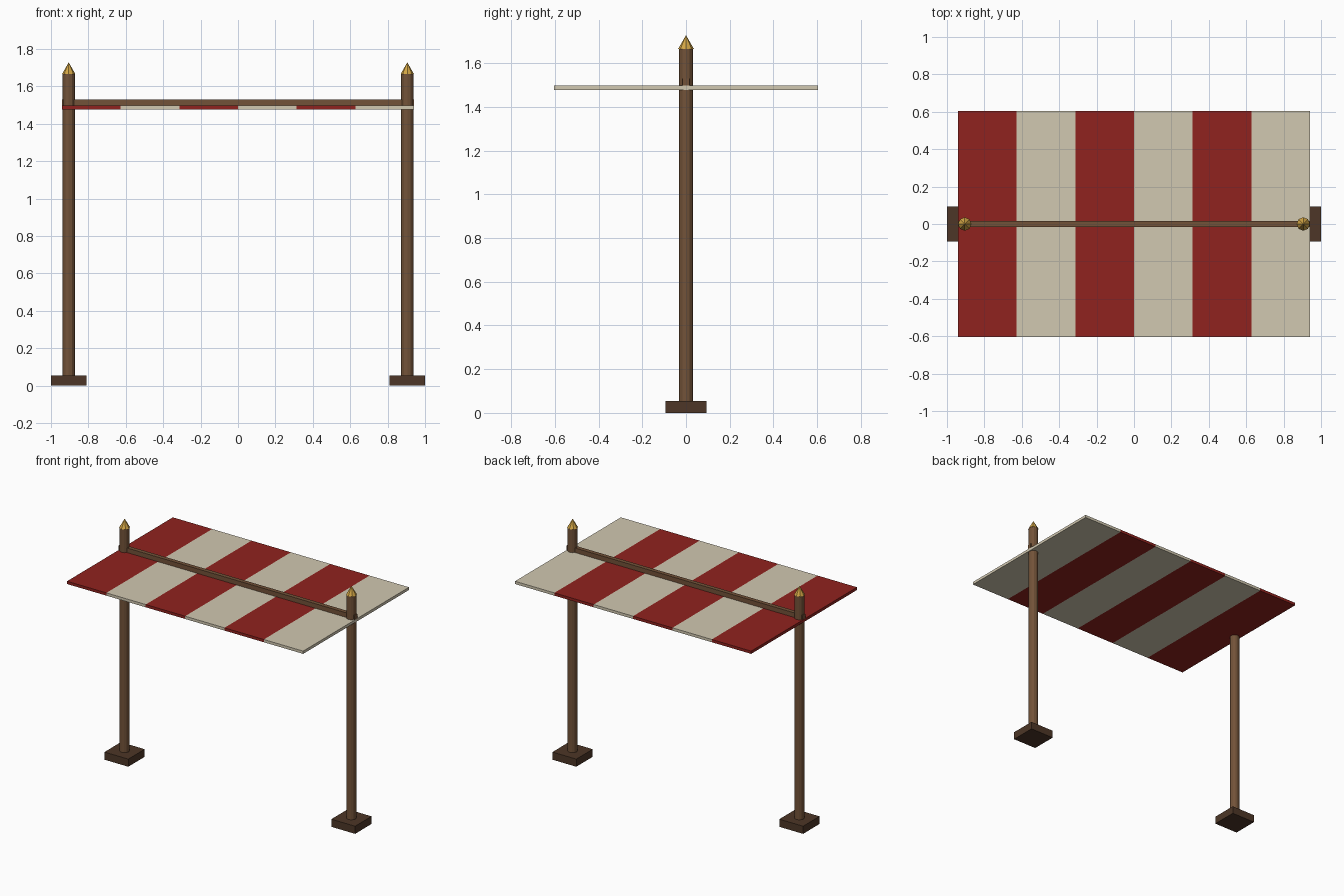
import bpy
from math import pi

if "Cube" in bpy.data.objects:
    bpy.data.objects.remove(bpy.data.objects["Cube"])


def material(name, rgb):
    m = bpy.data.materials.new(name)
    m.diffuse_color = (*rgb, 1)
    m.use_nodes = True
    m.node_tree.nodes["Principled BSDF"].inputs["Base Color"].default_value = m.diffuse_color
    return m


WOOD = material("wood", (0.17, 0.085, 0.04))
DARK = material("dark_wood", (0.075, 0.037, 0.02))
GOLD = material("gold", (0.65, 0.38, 0.06))
RED = material("red_cloth", (0.28, 0.016, 0.013))
CREAM = material("cream_cloth", (0.64, 0.58, 0.44))


def finish(name, mat):
    ob = bpy.context.object
    ob.name = name
    ob.data.materials.append(mat)
    return ob


def box(name, mat, center, size):
    bpy.ops.mesh.primitive_cube_add(size=1, location=center)
    ob = finish(name, mat)
    ob.scale = size
    bpy.ops.object.transform_apply(location=False, rotation=False, scale=True)
    return ob


def tapered(name, mat, x, z0, z1, r0, r1, sides):
    bpy.ops.mesh.primitive_cone_add(vertices=sides, radius1=r0, radius2=r1,
                                    depth=z1 - z0, location=(x, 0, (z0 + z1) / 2))
    return finish(name, mat)


# Posts with square feet and pointed finials
for side, x in (("left", -0.905), ("right", 0.905)):
    box(f"{side}_foot", DARK, (x, 0, 0.0275), (0.19, 0.187, 0.055))
    tapered(f"{side}_post", WOOD, x, 0.05, 1.665, 0.033, 0.033, 12)
    tapered(f"{side}_finial", GOLD, x, 1.665, 1.728, 0.036, 0, 8)

# Ridge beam
box("ridge_beam", WOOD, (0, 0, 1.511), (1.882, 0.03, 0.038))

# Striped canopy panels
N, WIDTH = 6, 1.884
for i in range(N):
    w = WIDTH / N
    box(f"canopy_stripe_{i + 1}", CREAM if i % 2 else RED,
        (-WIDTH / 2 + (i + 0.5) * w, 0, 1.487), (w, 1.206, 0.02))
